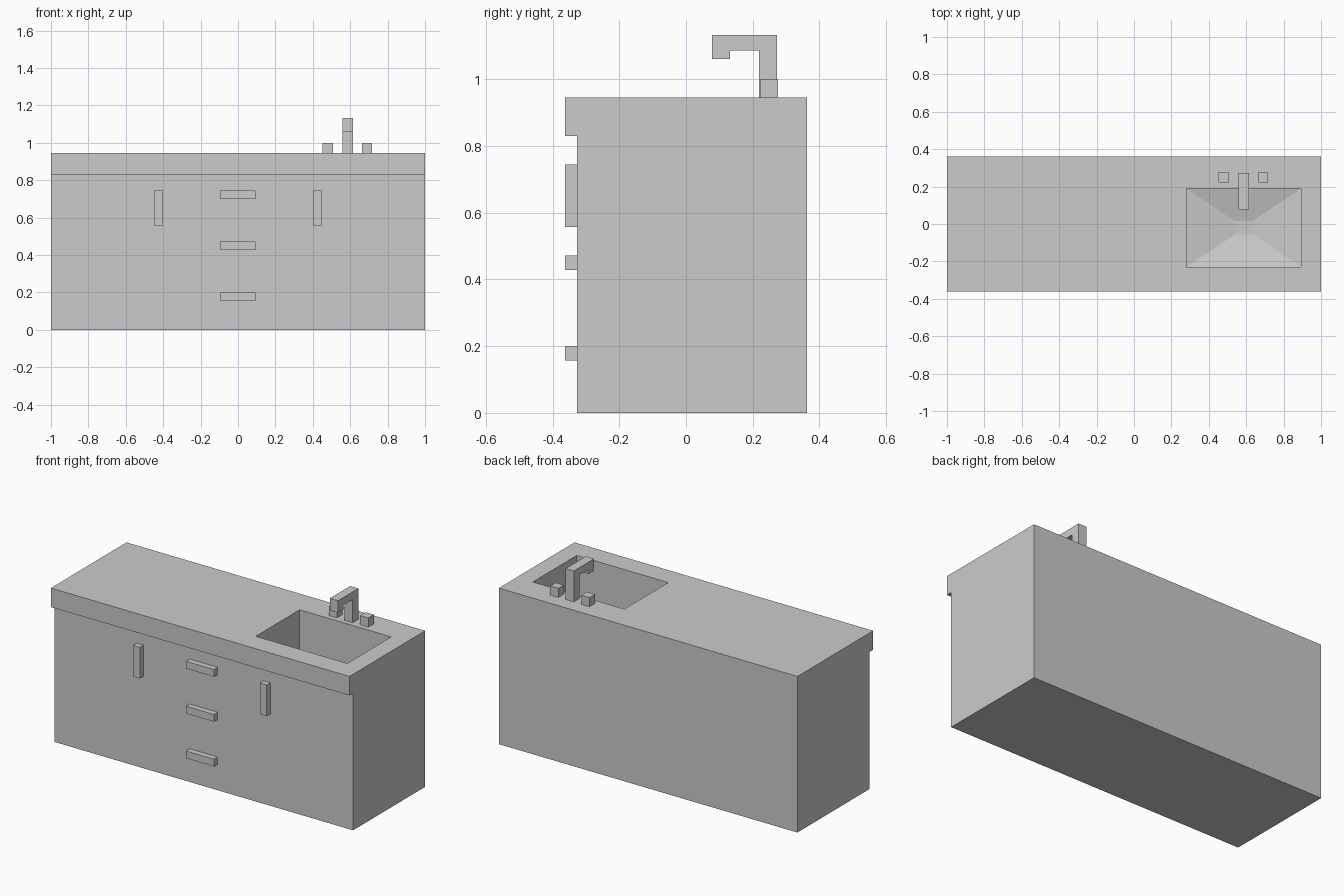
import bpy
import bmesh

cube = bpy.data.objects.get("Cube")
if cube:
    bpy.data.objects.remove(cube, do_unlink=True)

grey = bpy.data.materials.new("light_grey")
grey.use_nodes = True
COLOUR = (0.6, 0.6, 0.6, 1)
grey.diffuse_color = COLOUR
grey.node_tree.nodes["Principled BSDF"].inputs["Base Color"].default_value = COLOUR


def finish(name, bm):
    bmesh.ops.recalc_face_normals(bm, faces=bm.faces)
    mesh = bpy.data.meshes.new(name)
    bm.to_mesh(mesh)
    bm.free()
    mesh.materials.append(grey)
    obj = bpy.data.objects.new(name, mesh)
    bpy.context.collection.objects.link(obj)
    return obj


def prism(name, profile, x0, x1):
    """Side profile of (y, z) points, extruded along x."""
    bm = bmesh.new()
    face = bm.faces.new([bm.verts.new((x0, y, z)) for y, z in profile])
    out = bmesh.ops.extrude_face_region(bm, geom=[face])
    moved = [v for v in out["geom"] if isinstance(v, bmesh.types.BMVert)]
    bmesh.ops.translate(bm, verts=moved, vec=(x1 - x0, 0, 0))
    return finish(name, bm)


def box(name, x0, x1, y0, y1, z0, z1):
    return prism(name, [(y0, z0), (y1, z0), (y1, z1), (y0, z1)], x0, x1)


FRONT, DOOR, BACK, TOP = -0.362, -0.327, 0.362, 0.945

# Cabinet with a worktop that overhangs only at the front
cabinet = prism("cabinet", [(DOOR, 0), (BACK, 0), (BACK, TOP), (FRONT, TOP),
                            (FRONT, 0.83), (DOOR, 0.83)], -1, 1)

# Basin cutter: straight walls, then a shallow hipped floor to a small flat drain
bm = bmesh.new()
levels = [(0.28, 0.893, -0.23, 0.19, TOP + 0.1),
          (0.28, 0.893, -0.23, 0.19, 0.66),
          (0.54, 0.633, -0.055, 0.015, 0.62)]
rings = [[bm.verts.new((x, y, z)) for x, y in ((a, c), (b, c), (b, d), (a, d))]
         for a, b, c, d, z in levels]
for upper, lower in zip(rings, rings[1:]):
    for i in range(4):
        j = (i + 1) % 4
        bm.faces.new((upper[i], upper[j], lower[j], lower[i]))
bm.faces.new(rings[0])
bm.faces.new(rings[-1])
cutter = finish("basin_cutter", bm)
cutter.hide_render = True
cutter.hide_viewport = True
cut = cabinet.modifiers.new("basin", "BOOLEAN")
cut.operation = "DIFFERENCE"
cut.solver = "EXACT"
cut.object = cutter

# Bake the cut so that the cutter can go
bpy.context.view_layer.update()
evaluated = cabinet.evaluated_get(bpy.context.evaluated_depsgraph_get())
baked = bpy.data.meshes.new_from_object(evaluated)
cabinet.modifiers.clear()
cabinet.data = baked
bpy.data.objects.remove(cutter, do_unlink=True)

# Door handles and drawer handles
for side, x in (("right", -0.427), ("left", 0.423)):
    box(side + "_door_handle", x - 0.023, x + 0.023, FRONT, DOOR, 0.557, 0.745)
for level, z in (("top", 0.722), ("middle", 0.45), ("bottom", 0.179)):
    box(level + "_drawer_handle", -0.095, 0.093, FRONT, DOOR, z - 0.022, z + 0.022)

# Tap spout and its two knobs
prism("tap_spout", [(0.273, TOP), (0.273, 1.132), (0.078, 1.132), (0.078, 1.06),
                    (0.132, 1.06), (0.132, 1.086), (0.218, 1.086), (0.218, TOP)],
      0.56, 0.615)
for side, x in (("right", 0.48), ("left", 0.69)):
    box(side + "_tap_knob", x - 0.027, x + 0.027, 0.222, 0.275, TOP, 1.0)
